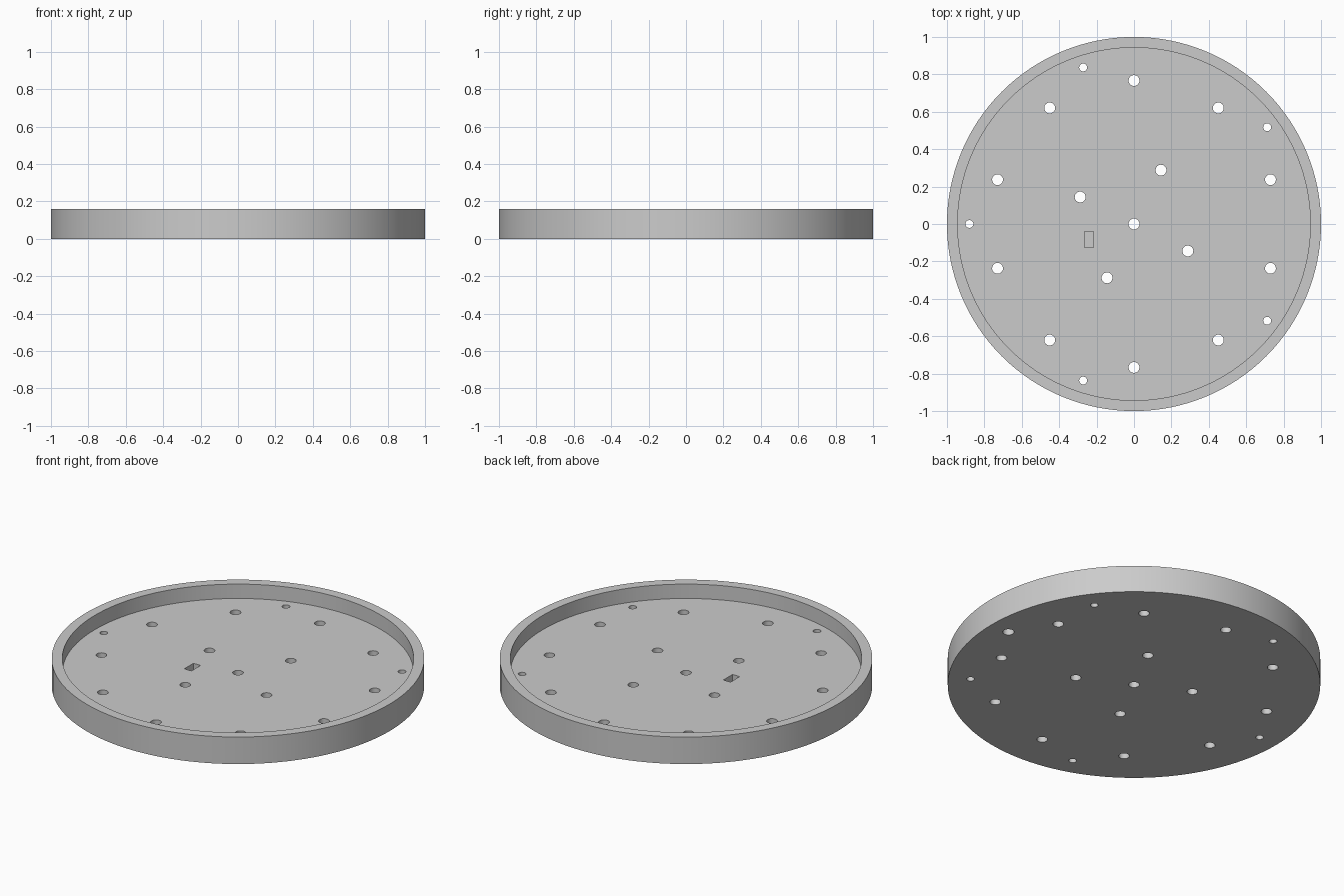
import bpy, bmesh
from math import radians, cos, sin
from mathutils import Matrix

if "Cube" in bpy.data.objects:
    bpy.data.objects.remove(bpy.data.objects["Cube"], do_unlink=True)

HEIGHT, FLOOR = 0.16, 0.075
OUTER, INNER = 1.0, 0.943

grey = bpy.data.materials.new("plain grey")
grey.use_nodes = True
grey.diffuse_color = (0.6, 0.6, 0.6, 1)
grey.node_tree.nodes["Principled BSDF"].inputs["Base Color"].default_value = (0.6, 0.6, 0.6, 1)


def cylinder(bm, r, z0, z1, x=0, y=0, segments=32):
    bmesh.ops.create_cone(bm, cap_ends=True, segments=segments, radius1=r, radius2=r,
                          depth=z1 - z0, matrix=Matrix.Translation((x, y, (z0 + z1) / 2)))


def make_object(name, bm):
    mesh = bpy.data.meshes.new(name)
    bm.to_mesh(mesh)
    bm.free()
    obj = bpy.data.objects.new(name, mesh)
    bpy.context.collection.objects.link(obj)
    return obj


def cut(target, cutter):
    cutter.hide_render = True
    mod = target.modifiers.new("cut", "BOOLEAN")
    mod.operation, mod.solver, mod.object = "DIFFERENCE", "EXACT", cutter
    bpy.context.view_layer.objects.active = target
    bpy.ops.object.modifier_apply(modifier=mod.name)
    bpy.data.objects.remove(cutter, do_unlink=True)


# Round tray body
bm = bmesh.new()
cylinder(bm, OUTER, 0, HEIGHT, segments=128)
tray = make_object("round_tray", bm)
tray.data.materials.append(grey)

# Wide recess inside the rim
bm = bmesh.new()
cylinder(bm, INNER, FLOOR, HEIGHT + 0.1, segments=128)
cut(tray, make_object("recess_cutter", bm))

# Through holes: centre, inner ring, outer ring, small rim ring
bm = bmesh.new()
cylinder(bm, 0.029, -0.1, 0.12)
for count, ring, start, r in ((4, 0.322, 63.4, 0.029),
                              (10, 0.767, 90, 0.029),
                              (5, 0.88, 180, 0.021)):
    for i in range(count):
        a = radians(start + 360 * i / count)
        cylinder(bm, r, -0.1, 0.12, ring * cos(a), ring * sin(a))

# Blind hole in the underside
cylinder(bm, 0.031, -0.1, 0.045, 0.88, 0)

# Rectangular pocket in the floor
pocket = Matrix.Translation((-0.241, -0.082, 0.08)) @ Matrix.Diagonal((0.047, 0.086, 0.1, 1))
bmesh.ops.create_cube(bm, size=1, matrix=pocket)
cut(tray, make_object("hole_cutter", bm))

# Smooth walls with crisp edges
bpy.ops.object.select_all(action="DESELECT")
tray.select_set(True)
bpy.context.view_layer.objects.active = tray
bpy.ops.object.shade_smooth_by_angle(angle=radians(30))
